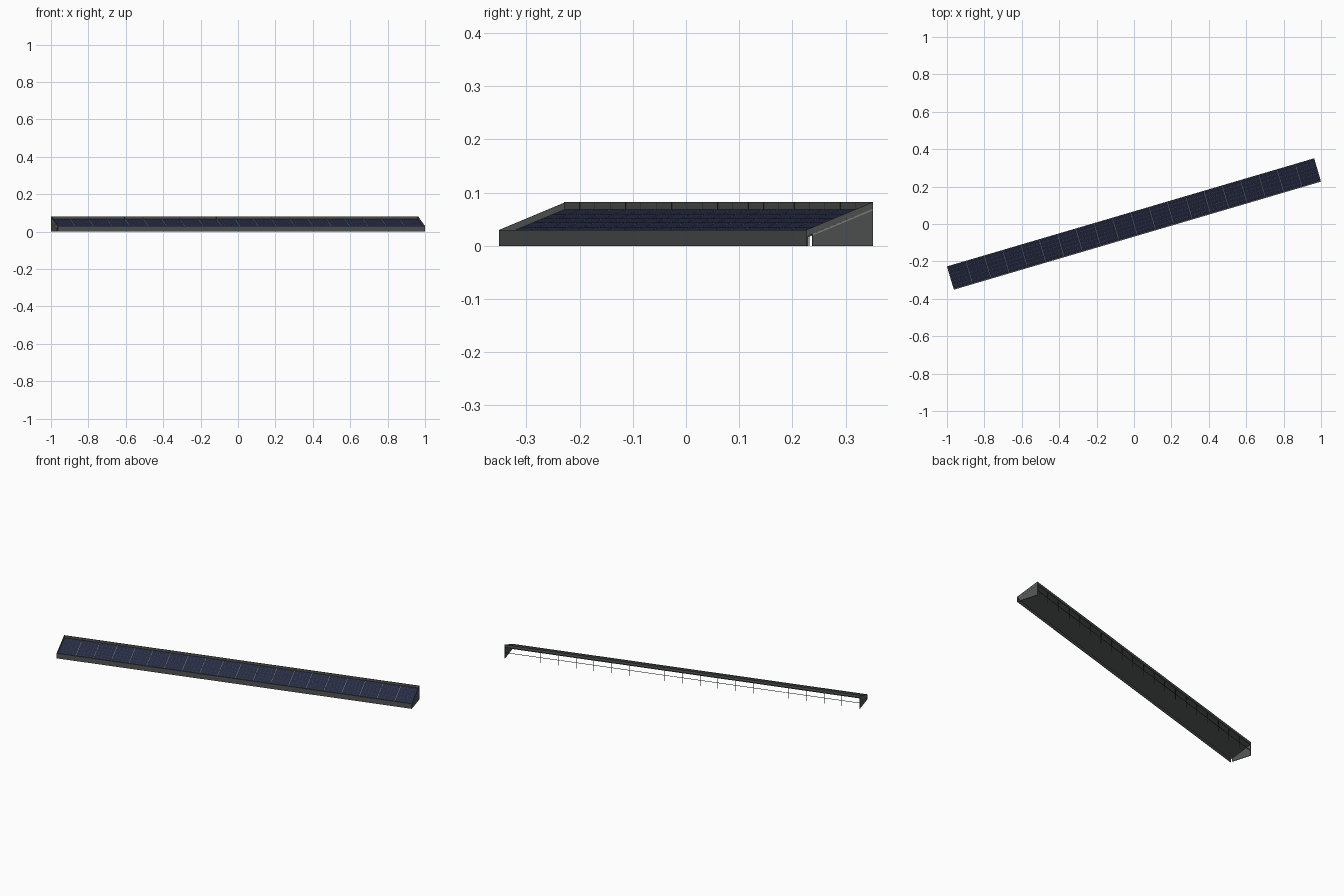
import bpy, bmesh, math
from mathutils import Matrix, Vector

old = bpy.data.objects.get("Cube")
if old:
    bpy.data.objects.remove(old)

# Main dimensions: the row is built along x, then turned
LENGTH, WIDTH, PANELS = 2.046, 0.13, 20
TURN = Matrix.Rotation(math.radians(16.4), 4, 'Z')
SHEET = 0.003
HX, HY = LENGTH / 2, WIDTH / 2
FRONT_TOP, BACK_TOP = 0.03, 0.082
RECESS = 0.0125
SLOPE = (BACK_TOP - FRONT_TOP) / WIDTH
PITCH = (LENGTH - 2 * SHEET) / PANELS


def material(name, rgb):
    m = bpy.data.materials.new(name)
    m.use_nodes = True
    m.diffuse_color = (*rgb, 1)
    bsdf = m.node_tree.nodes["Principled BSDF"]
    bsdf.inputs["Base Color"].default_value = (*rgb, 1)
    bsdf.inputs["Roughness"].default_value = 0.7
    return m


frame_grey = material("frame grey", (0.085, 0.09, 0.09))
trim_grey = material("light trim grey", (0.22, 0.23, 0.22))
cell_navy = material("cell navy", (0.018, 0.023, 0.055))
line_blue = material("cell line blue", (0.07, 0.08, 0.11))
dark_metal = material("dark metal", (0.03, 0.03, 0.03))


def surface(y):
    """Height of the panel face at depth y."""
    return FRONT_TOP - RECESS + (y + HY) * SLOPE


def finish(name, bm, *mats):
    bmesh.ops.transform(bm, matrix=TURN, verts=bm.verts)
    mesh = bpy.data.meshes.new(name)
    bm.to_mesh(mesh)
    bm.free()
    for m in mats:
        mesh.materials.append(m)
    obj = bpy.data.objects.new(name, mesh)
    bpy.context.collection.objects.link(obj)


def add_box(bm, lo, hi):
    lo, hi = Vector(lo), Vector(hi)
    mat = Matrix.Translation((lo + hi) / 2) @ Matrix.Diagonal((*(hi - lo), 1))
    bmesh.ops.create_cube(bm, size=1, matrix=mat)


def add_prism(bm, profile, x0, x1):
    """Extrude a (y, z) profile along x."""
    face = bm.faces.new([bm.verts.new((x0, y, z)) for y, z in profile])
    out = bmesh.ops.extrude_face_region(bm, geom=[face])
    moved = [g for g in out["geom"] if isinstance(g, bmesh.types.BMVert)]
    bmesh.ops.translate(bm, verts=moved, vec=(x1 - x0, 0, 0))
    bmesh.ops.recalc_face_normals(bm, faces=bm.faces)


def slope_strip(y0, y1, low, high):
    """Profile that follows the tilt between two offsets from the face."""
    return [(y0, surface(y0) + low), (y1, surface(y1) + low),
            (y1, surface(y1) + high), (y0, surface(y0) + high)]


# Front board with a narrow folded top
bm = bmesh.new()
add_box(bm, (-HX, -HY, 0), (HX, -HY + SHEET, FRONT_TOP))
add_box(bm, (-HX, -HY, FRONT_TOP - SHEET), (HX, -HY + 0.008, FRONT_TOP))
finish("front_board", bm, frame_grey)

# Back lip standing above the panels
bm = bmesh.new()
add_box(bm, (-HX, HY - SHEET, 0.066), (HX, HY, BACK_TOP))
finish("back_lip", bm, frame_grey)

# End plates, set back a little from the front board
y0 = -HY + 0.012
for side, name in ((-1, "right_end"), (1, "left_end")):
    inner, outer = side * (HX - SHEET), side * HX
    bm = bmesh.new()
    add_prism(bm, [(y0, 0), (HY, 0), (HY, BACK_TOP), (y0, surface(y0) + RECESS)],
              inner, outer)
    add_prism(bm, slope_strip(-HY, y0, 0, RECESS), inner, outer)
    finish(name + "_plate", bm, frame_grey)
    bm = bmesh.new()
    add_prism(bm, slope_strip(y0, HY, -0.003, 0), outer, outer + side * 0.0004)
    finish(name + "_trim", bm, trim_grey)

# Tilted backing sheet under all panels
bm = bmesh.new()
add_prism(bm, slope_strip(-HY + SHEET, HY - SHEET, -0.003, -0.0005),
          -HX + SHEET, HX - SHEET)
finish("backing_sheet", bm, frame_grey)

# Panels: grids of inset cells laid on the slope
bm = bmesh.new()
depth = WIDTH - 2 * SHEET
for i in range(PANELS):
    x = -HX + SHEET + (i + 0.5) * PITCH
    place = Matrix.Translation((x, 0, 0)) @ Matrix.Diagonal((PITCH - 0.002, depth, 1, 1))
    bmesh.ops.create_grid(bm, x_segments=5, y_segments=6, size=0.5, matrix=place)
for v in bm.verts:
    v.co.z = surface(v.co.y)
cells = list(bm.faces)
rims = bmesh.ops.inset_individual(bm, faces=cells, thickness=0.0006)["faces"]
for f in rims:
    f.material_index = 1
finish("solar_panels", bm, cell_navy, line_blue)

# Pale joints between panels, dark seams on the lip, rear posts
joints, seams, posts = bmesh.new(), bmesh.new(), bmesh.new()
for i in range(1, PANELS):
    x = -HX + SHEET + i * PITCH
    add_prism(joints, slope_strip(-HY + SHEET, HY - SHEET, -0.0005, 0.0003),
              x - 0.001, x + 0.001)
    add_box(seams, (x - 0.001, HY - SHEET - 0.0004, 0.068),
            (x + 0.001, HY - SHEET, BACK_TOP))
    add_box(posts, (x - 0.001, HY - 0.005, 0), (x + 0.001, HY - SHEET, 0.066))
finish("panel_joints", joints, trim_grey)
finish("lip_seams", seams, dark_metal)
finish("rear_posts", posts, dark_metal)

# Thin rail tying the rear posts together
bm = bmesh.new()
add_box(bm, (-HX + SHEET, HY - 0.005, 0.032), (HX - SHEET, HY - SHEET, 0.034))
finish("rear_rail", bm, dark_metal)
